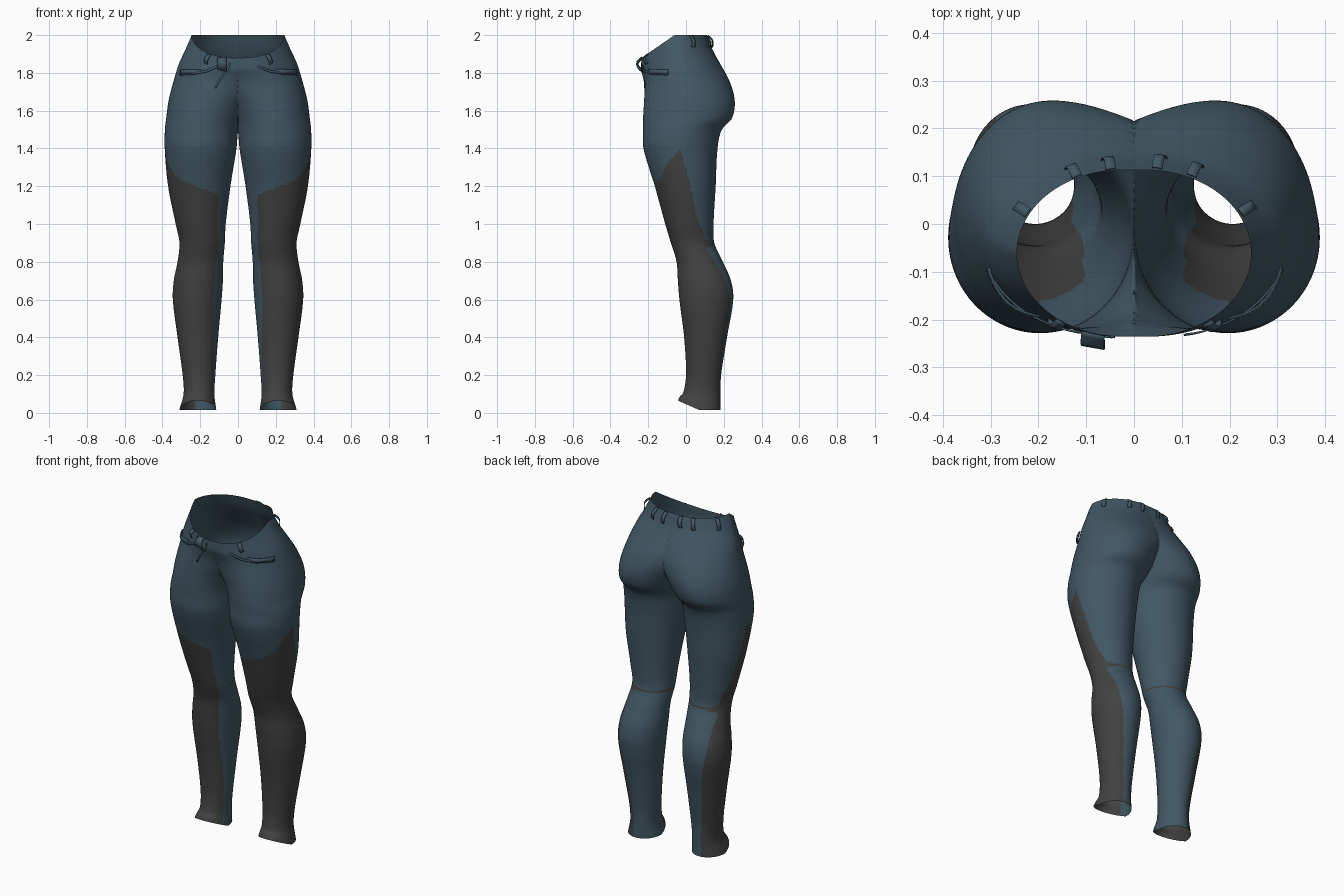
import bpy
import math
from mathutils import Vector

old = bpy.data.objects.get("Cube")
if old:
    bpy.data.objects.remove(old, do_unlink=True)


def material(name, rgb):
    m = bpy.data.materials.new(name)
    m.use_nodes = True
    col = (*rgb, 1)
    m.diffuse_color = col
    bsdf = m.node_tree.nodes["Principled BSDF"]
    bsdf.inputs["Base Color"].default_value = col
    bsdf.inputs["Roughness"].default_value = 0.9
    return m


BLUE = material("slate blue cloth", (0.054, 0.097, 0.128))
GREY = material("charcoal cloth", (0.055, 0.054, 0.053))

# Leg and hip sections: height, outer x, inner x, front y, back y
SECTIONS = [
    (0.015, .31, .115, -.042, .182), (0.1, .288, .125, -.015, .182),
    (0.2, .293, .12, 0, .186), (0.4, .32, .105, -.01, .217),
    (0.6, .345, .087, -.035, .25), (0.7, .34, .08, -.043, .238),
    (0.8, .32, .078, -.05, .195), (0.9, .31, .07, -.08, .15),
    (1.0, .33, .065, -.11, .146), (1.2, .37, .04, -.165, .157),
    (1.4, .388, .008, -.225, .167), (1.5, .387, -.002, -.227, .19),
    (1.56, .38, -.025, -.227, .243), (1.65, .368, -.09, -.222, .258),
    (1.75, .343, -.22, -.218, .233), (1.85, .312, -.35, -.226, .18),
    (1.92, .28, -.45, -.235, .142), (2.0, .245, -.6, -.235, .113),
]


def smooth(t):
    t = min(max(t, 0), 1)
    return t * t * (3 - 2 * t)


def slope(k, c):
    a, b = SECTIONS[max(k - 1, 0)], SECTIONS[min(k + 1, len(SECTIONS) - 1)]
    return (b[c] - a[c]) / (b[0] - a[0])


def section(z):
    """Smoothly interpolated section values at height z."""
    k = 0
    while k < len(SECTIONS) - 2 and z > SECTIONS[k + 1][0]:
        k += 1
    a, b = SECTIONS[k], SECTIONS[k + 1]
    h = b[0] - a[0]
    t = (z - a[0]) / h
    s = smooth(t)
    return [a[c] * (1 - s) + b[c] * s
            + h * t * (1 - t) * ((1 - t) * slope(k, c) - t * slope(k + 1, c))
            for c in range(1, 5)]


def surface(deg, z):
    """Point on the left half; the inner side is clamped to the centre plane."""
    xo, xi, yf, yb = section(z)
    a = math.radians(deg)
    co, si = math.cos(a), math.sin(a)
    cx = (xo + max(xi, 0)) / 2 * (1 - .8 * smooth((z - 1.55) / .45))
    if xi < 0 and si > 0:
        xi *= .8
    x = cx + co * ((xo - cx) if co > 0 else (cx - xi))
    if z >= 1.5:
        x = max(x, 0)
    # The waist dips at the front and the hem rises there
    drop = .12 * smooth((z - 1.7) / .3) - .05 * smooth((.12 - z) / .1)
    return Vector((x, (yf + yb) / 2 + si * (yb - yf) / 2, z - drop * max(-si, 0)))


def lookup(table, v):
    """Piecewise linear lookup in an ascending table."""
    if v <= table[0][0]:
        return table[0][1]
    for (a, p), (b, q) in zip(table, table[1:]):
        if v <= b:
            return p + (q - p) * (v - a) / (b - a)
    return table[-1][1]


# Edges of the charcoal panel: top by angle, inner and rear limits by height
PANEL_TOP = [(-135, 1.15), (-90, 1.19), (-45, 1.25), (0, 1.4)]
PANEL_INNER = [(0, -160), (.4, -143), (.6, -130), (.9, -135), (1.15, -130)]
PANEL_REAR = [(0, 80), (.55, 65), (.78, 45), (.87, 32), (.89, 75),
              (.92, 38), (1.05, 18), (1.2, 10), (1.4, 0)]


def is_panel(deg, z):
    if .888 < z < .905 and (deg > 0 or deg < -170):
        return True  # thin band behind the knee
    return (lookup(PANEL_INNER, z) < deg < lookup(PANEL_REAR, z)
            and z < lookup(PANEL_TOP, deg))


def make_object(name, verts, faces, mats):
    me = bpy.data.meshes.new(name)
    me.from_pydata(verts, [], faces)
    for m in mats:
        me.materials.append(m)
    me.polygons.foreach_set("use_smooth", [True] * len(me.polygons))
    ob = bpy.data.objects.new(name, me)
    bpy.context.collection.objects.link(ob)
    return ob


# Trouser shell: one leg and half of the hips, mirrored
N, ROWS = 112, 170
z_low, z_high = SECTIONS[0][0], SECTIONS[-1][0]
heights = [z_low + (z_high - z_low) * j / ROWS for j in range(ROWS + 1)]
verts = [surface(-180 + 360 * i / N, z) for z in heights for i in range(N)]
faces, paint = [], []
for j in range(ROWS):
    for i in range(N):
        n = (i + 1) % N
        f = (j * N + i, j * N + n, (j + 1) * N + n, (j + 1) * N + i)
        if all(verts[v].x < 1e-5 for v in f):
            continue
        faces.append(f)
        mid_z = sum(verts[v].z for v in f) / 4
        paint.append(int(is_panel(-180 + 360 * (i + .5) / N, mid_z)))
shell = make_object("trousers", verts, faces, [BLUE, GREY])
shell.data.polygons.foreach_set("material_index", paint)
mirror = shell.modifiers.new("mirror", "MIRROR")
mirror.merge_threshold = .0005


def ribbon(name, path, width, lift, sides=(1, -1), steps=12):
    """Cloth strip along (angle, height) points, arched off the surface."""
    table_a = [(k, p[0]) for k, p in enumerate(path)]
    table_z = [(k, p[1]) for k, p in enumerate(path)]
    for side in sides:
        vs = []
        for s in range(steps + 1):
            t = s / steps
            u = t * (len(path) - 1)
            a, z = lookup(table_a, u), lookup(table_z, u)
            u2 = u + .01
            if u2 > len(path) - 1:
                u2 = u - .01
            p = surface(a, z)
            along = (surface(lookup(table_a, u2), lookup(table_z, u2)) - p).normalized()
            if u2 < u:
                along.negate()
            normal = (surface(a + 1, z) - p).cross(surface(a, z - .01) - p)
            normal = -normal.normalized()
            across = normal.cross(along).normalized() * width / 2
            p = p + normal * (.003 + lift * math.sin(math.pi * t))
            for q in (p - across, p + across):
                vs.append((q.x * side, q.y, q.z))
        fs = [(2 * k, 2 * k + 1, 2 * k + 3, 2 * k + 2) for k in range(steps)]
        ob = make_object(name + ("_left" if side > 0 else "_right"), vs, fs, [BLUE])
        ob.modifiers.new("thickness", "SOLIDIFY").thickness = .004


# Belt loops around the waist
for name, deg in (("side", 28), ("rear", 65), ("centre_back", 84), ("front", -55)):
    ribbon(name + "_belt_loop", [(deg, 1.995), (deg, 1.935)], .022, .014)

# Front pocket edges with a loose fold under each opening
ribbon("pocket_edge", [(-72, 1.94), (-62, 1.87), (-48, 1.83), (-24, 1.805)], .012, .006)
ribbon("pocket_fold", [(-56, 1.865), (-42, 1.84), (-22, 1.82)], .022, .014)

# Open fly: hanging flap and the seam below it
ribbon("fly_flap", [(-74, 1.998), (-77, 1.96), (-80, 1.90)], .05, .026, sides=(-1,))
ribbon("fly_seam", [(-86, 1.97), (-87, 1.85), (-92, 1.72)], .008, .002, sides=(-1,))
